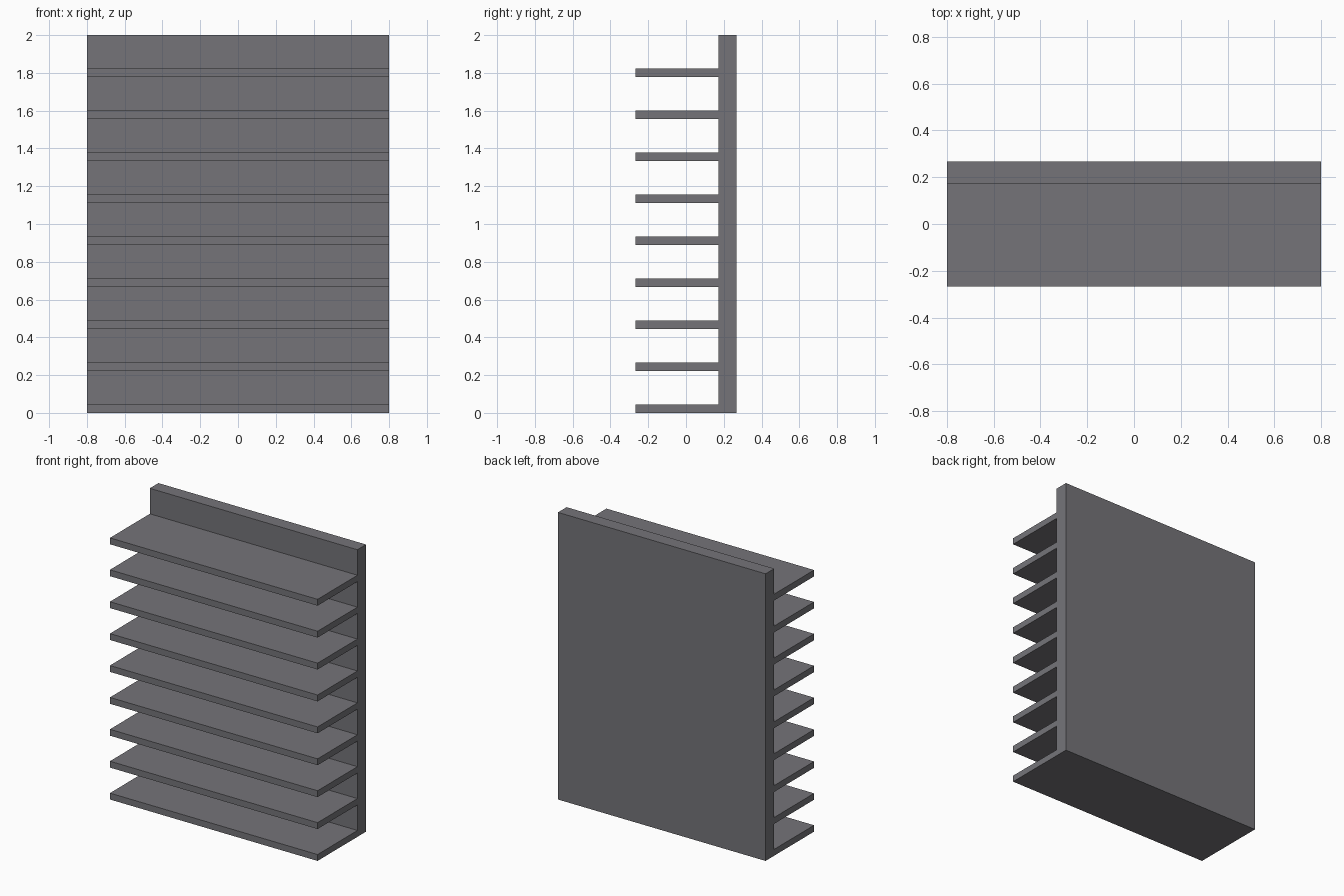
import bpy, bmesh

if "Cube" in bpy.data.objects:
    bpy.data.objects.remove(bpy.data.objects["Cube"])

HALF_W = 0.8                      # half width along x
BACK, FRONT = 0.267, -0.267       # depth limits
PLATE = 0.172                     # front face of the back plate
HEIGHT, PITCH, THICK, FINS = 2.0, 2 / 9, 0.0445, 9

metal = bpy.data.materials.new("dark grey metal")
metal.diffuse_color = (0.178, 0.175, 0.191, 1)
metal.use_nodes = True
metal.node_tree.nodes["Principled BSDF"].inputs["Base Color"].default_value = metal.diffuse_color

# Comb-shaped side profile (y, z): back plate plus evenly spaced fins
profile = [(BACK, HEIGHT), (BACK, 0)]
for i in range(FINS):
    z = i * PITCH
    if i:
        profile.append((PLATE, z))
    profile += [(FRONT, z), (FRONT, z + THICK), (PLATE, z + THICK)]
profile.append((PLATE, HEIGHT))

# Extrude the profile across the width
bm = bmesh.new()
face = bm.faces.new([bm.verts.new((-HALF_W, y, z)) for y, z in profile])
ext = bmesh.ops.extrude_face_region(bm, geom=[face], use_keep_orig=True)
moved = [g for g in ext["geom"] if isinstance(g, bmesh.types.BMVert)]
bmesh.ops.translate(bm, verts=moved, vec=(2 * HALF_W, 0, 0))
bmesh.ops.recalc_face_normals(bm, faces=bm.faces)

mesh = bpy.data.meshes.new("finned_heat_sink")
bm.to_mesh(mesh)
bm.free()
mesh.materials.append(metal)
bpy.context.collection.objects.link(bpy.data.objects.new("finned_heat_sink", mesh))
